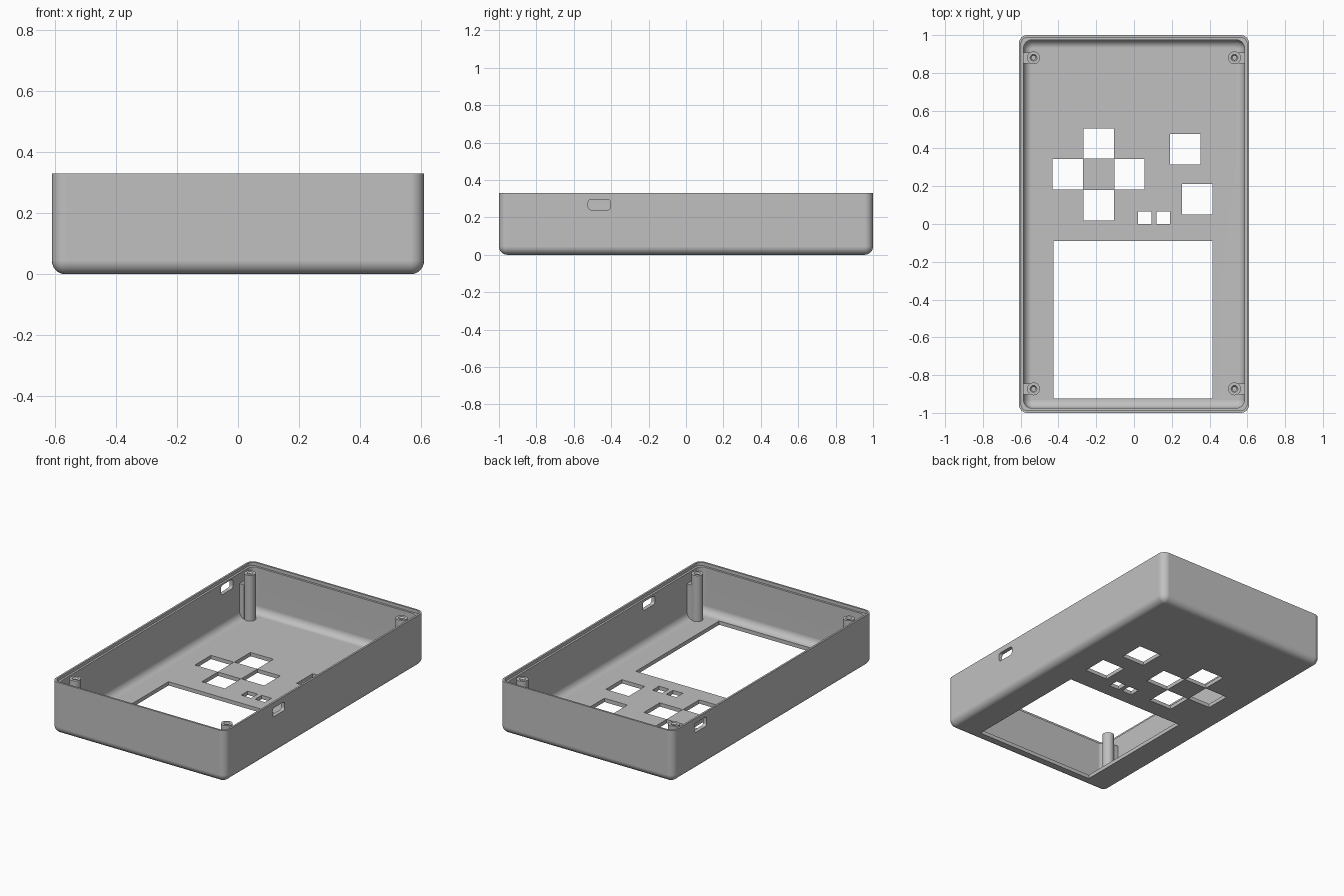
import bpy
import bmesh
from math import cos, sin, pi, radians

if "Cube" in bpy.data.objects:
    bpy.data.objects.remove(bpy.data.objects["Cube"], do_unlink=True)

W, L, H = 0.61, 1.0, 0.33          # half width, half length, height
FLOOR, WALL, FILLET = 0.024, 0.025, 0.045
STEPS = 6

grey = bpy.data.materials.new("grey_plastic")
grey.use_nodes = True
grey.diffuse_color = (0.53, 0.53, 0.53, 1)
grey.node_tree.nodes["Principled BSDF"].inputs["Base Color"].default_value = grey.diffuse_color


def rounded_rect(inset, z, radius):
    """Ring of points: a rectangle with rounded corners."""
    pts = []
    for q, (sx, sy) in enumerate([(1, 1), (-1, 1), (-1, -1), (1, -1)]):
        for i in range(STEPS + 1):
            a = (q + i / STEPS) * pi / 2
            pts.append((sx * (W - inset - radius) + radius * cos(a),
                        sy * (L - inset - radius) + radius * sin(a), z))
    return pts


def circle(radius, z, x, y, n=32):
    return [(x + radius * cos(2 * pi * i / n), y + radius * sin(2 * pi * i / n), z) for i in range(n)]


def finish(name, bm):
    bmesh.ops.recalc_face_normals(bm, faces=bm.faces)
    mesh = bpy.data.meshes.new(name)
    bm.to_mesh(mesh)
    bm.free()
    mesh.materials.append(grey)
    obj = bpy.data.objects.new(name, mesh)
    bpy.context.collection.objects.link(obj)
    return obj


def loft(name, rings):
    """Skin consecutive rings and cap both ends."""
    bm = bmesh.new()
    loops = [[bm.verts.new(p) for p in ring] for ring in rings]
    for a, b in zip(loops, loops[1:]):
        for i in range(len(a)):
            j = (i + 1) % len(a)
            bm.faces.new((a[i], a[j], b[j], b[i]))
    bm.faces.new(loops[0])
    bm.faces.new(loops[-1])
    return finish(name, bm)


def box(name, x0, x1, y0, y1, z0, z1, round_x=0):
    """Box from its limits, optionally rounding the edges along x."""
    bm = bmesh.new()
    bmesh.ops.create_cube(bm, size=1)
    for v in bm.verts:
        v.co = (x1 if v.co.x > 0 else x0, y1 if v.co.y > 0 else y0, z1 if v.co.z > 0 else z0)
    if round_x:
        edges = [e for e in bm.edges if abs(e.verts[0].co.x - e.verts[1].co.x) > 0.001]
        bmesh.ops.bevel(bm, geom=edges, offset=round_x, segments=4, profile=0.5, affect='EDGES')
    return finish(name, bm)


def activate(obj):
    bpy.ops.object.select_all(action='DESELECT')
    obj.select_set(True)
    bpy.context.view_layer.objects.active = obj


def cut(obj, cutter):
    cutter.hide_render = True
    mod = obj.modifiers.new("cut", 'BOOLEAN')
    mod.operation = 'DIFFERENCE'
    mod.solver = 'EXACT'
    mod.object = cutter
    activate(obj)
    bpy.ops.object.modifier_apply(modifier=mod.name)
    bpy.data.objects.remove(cutter, do_unlink=True)


def smooth(obj):
    activate(obj)
    bpy.ops.object.shade_smooth_by_angle(angle=radians(30))
    obj.modifiers.new("even_normals", 'WEIGHTED_NORMAL').keep_sharp = True


# Shell: outer fillet, wall, stepped rim, inner wall, inner fillet
rings = []
for i in range(STEPS + 1):
    a = i / STEPS * pi / 2
    inset = FILLET * (1 - sin(a)) * 0.96
    rings.append(rounded_rect(inset, FILLET * (1 - cos(a)), FILLET - inset))
rings.append(rounded_rect(0, H, FILLET))
rings.append(rounded_rect(0.012, H, 0.035))
rings.append(rounded_rect(0.012, H - 0.02, 0.035))
rings.append(rounded_rect(WALL, H - 0.02, FILLET))
for i in range(STEPS + 1):
    a = i / STEPS * pi / 2
    inset = FILLET * (1 - cos(a)) * 0.96
    rings.append(rounded_rect(WALL + inset, FLOOR + FILLET * (1 - sin(a)), FILLET - inset))
shell = loft("case_shell", rings)

# Floor openings: screen, cross pad, two round-off buttons, two small buttons
windows = [(-0.425, 0.415, -0.925, -0.09)]
PAD_X, PAD_Y, STEP, HALF = -0.187, 0.263, 0.163, 0.0805
for dx, dy in [(1, 0), (-1, 0), (0, 1), (0, -1)]:
    x, y = PAD_X + dx * STEP, PAD_Y + dy * STEP
    windows.append((x - HALF, x + HALF, y - HALF, y + HALF))
for x, y in [(0.272, 0.395), (0.335, 0.13)]:
    windows.append((x - HALF, x + HALF, y - HALF, y + HALF))
for x in (0.057, 0.155):
    windows.append((x - 0.035, x + 0.035, 0.0, 0.066))
for x0, x1, y0, y1 in windows:
    cut(shell, box("window_cutter", x0, x1, y0, y1, -0.1, 0.1))

# Side wall slots
cut(shell, box("left_slot_cutter", 0.55, 0.7, -0.523, -0.403, 0.24, 0.295, 0.015))
cut(shell, box("right_slot_cutter", -0.7, -0.55, 0.665, 0.785, 0.24, 0.3, 0.015))
smooth(shell)

# Screw posts with blind holes, each tied to its wall by a rib
for side, sx in (("left", 1), ("right", -1)):
    for end, y in (("back", 0.88), ("front", -0.873)):
        x = sx * 0.532
        profile = [(0.034, FLOOR - 0.01), (0.034, 0.315), (0.018, 0.315), (0.011, 0.305), (0.011, 0.1)]
        smooth(loft(f"{end}_{side}_screw_post", [circle(r, z, x, y) for r, z in profile]))
        x0, x1 = sorted((sx * (W - 0.02), sx * 0.552))
        box(f"{end}_{side}_post_rib", x0, x1, y - 0.029, y + 0.029, FLOOR - 0.005, 0.245)
